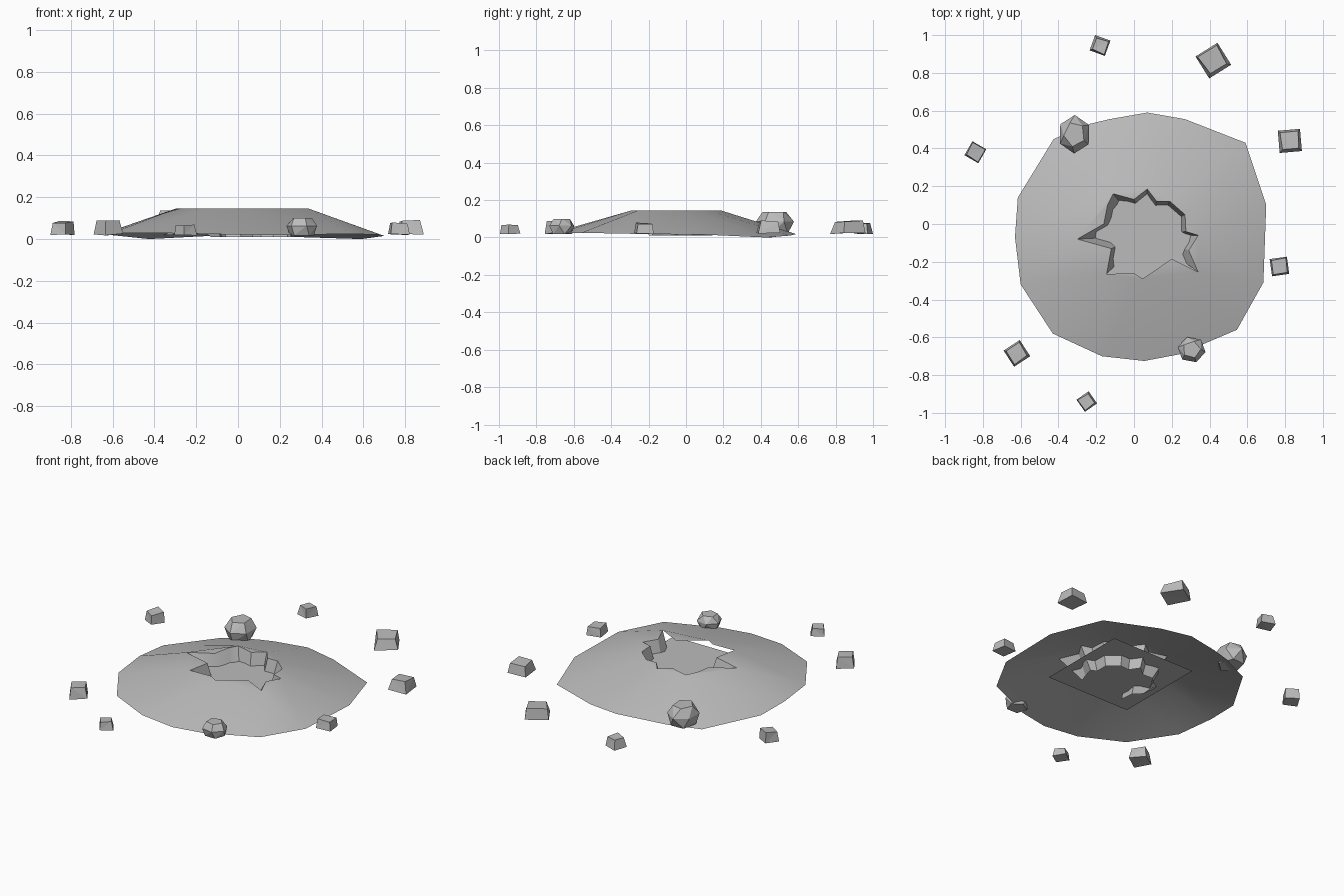
import bpy, bmesh, math, random
from mathutils import Matrix, Vector
from mathutils.geometry import convex_hull_2d

random.seed(4)
old = bpy.data.objects.get("Cube")
if old:
    bpy.data.objects.remove(old, do_unlink=True)

stone = bpy.data.materials.new("stone_grey")
stone.use_nodes = True
stone.diffuse_color = (0.5, 0.5, 0.5, 1)
stone.node_tree.nodes["Principled BSDF"].inputs["Base Color"].default_value = (0.5, 0.5, 0.5, 1)


def finish(bm, name, smooth=None):
    mesh = bpy.data.meshes.new(name)
    bm.to_mesh(mesh)
    bm.free()
    mesh.materials.append(stone)
    ob = bpy.data.objects.new(name, mesh)
    bpy.context.collection.objects.link(ob)
    if smooth:
        bpy.ops.object.select_all(action='DESELECT')
        ob.select_set(True)
        bpy.context.view_layer.objects.active = ob
        bpy.ops.object.shade_smooth_by_angle(angle=math.radians(smooth))
    return ob


centre = Vector((0.07, -0.06))
TOP = 0.145

# Outer foot of the mound, clockwise
rim = [(.07, .59, .018), (.27, .555, .01), (.59, .43, 0), (.7, .1, .015), (.685, -.31, .02),
       (.545, -.56, .025), (.24, -.69, .02), (.055, -.725, .02), (-.17, -.7, .025),
       (-.43, -.58, .03), (-.6, -.32, .03), (-.63, -.07, .03), (-.615, .14, .02),
       (-.425, .45, 0), (-.235, .53, .01), (-.13, .555, .015)]
# Jagged mouth, clockwise from the front left corner
mouth = [(-.145, -.265), (-.12, -.13), (-.3, -.08), (-.16, 0), (-.14, .1), (-.11, .16),
         (0, .13), (.07, .185), (.12, .12), (.19, .12), (.27, .05), (.275, -.04),
         (.34, -.06), (.29, -.14), (.34, -.255), (.2, -.185), (.045, -.29), (0, -.26)]
WALLED = 15  # mouth points that carry an inner wall; the front is open


def angle(p):
    return math.atan2(p[1] - centre.y, p[0] - centre.x)


def turn(points, k):
    return angle(points[k % len(points)]) + math.tau * (k // len(points))


# Mound: slope zipped by angle from the plateau outline to the foot
bm = bmesh.new()
inner = sorted(mouth, key=angle)
outer = sorted(rim, key=angle)
mouth_verts = [bm.verts.new((x, y, TOP)) for x, y in inner]
ov = [bm.verts.new(p) for p in outer]
hull = sorted(convex_hull_2d([Vector(p) for p in inner]))
crest = [inner[k] for k in hull]
iv = [mouth_verts[k] for k in hull]
i = j = 0
while i < len(iv) or j < len(ov):
    a, b = iv[i % len(iv)], ov[j % len(ov)]
    step_outer = i >= len(iv) or (j < len(ov) and turn(outer, j + 1) < turn(crest, i + 1))
    if step_outer:
        j += 1
        bm.faces.new((a, b, ov[j % len(ov)]))
    else:
        i += 1
        bm.faces.new((a, b, iv[i % len(iv)]))

# Flat plateau pieces between the jags of the mouth
for s, e in zip(hull, hull[1:] + [hull[0] + len(inner)]):
    if e - s > 1:
        pocket = [mouth_verts[k % len(inner)] for k in range(s, e + 1)]
        bm.faces.new([pocket[0]] + pocket[:0:-1]).normal_update()
bmesh.ops.recalc_face_normals(bm, faces=bm.faces)
if sum(f.normal.z for f in bm.faces) < 0:
    bmesh.ops.reverse_faces(bm, faces=bm.faces)
finish(bm, "crater_mound", 60)

# Inner wall leaning into the crater and passing through the floor
bm = bmesh.new()
pairs = []
for p in mouth[:WALLED]:
    d = Vector(p) - centre
    low = centre + d.normalized() * min(d.length - 0.04, 0.2)
    pairs.append((bm.verts.new((*p, TOP)), bm.verts.new((*low, 0.01))))
for (a, b), (c, d) in zip(pairs, pairs[1:]):
    bm.faces.new((a, c, d, b))
finish(bm, "crater_wall", 30)

# Square floor sheet
bm = bmesh.new()
bmesh.ops.create_grid(bm, x_segments=1, y_segments=1, size=0.288,
                      matrix=Matrix.Translation((0.045, -0.065, 0.07)))
finish(bm, "crater_floor")


# Loose blocks: tapered, irregular cubes
def block(name, x, y, side, height, degrees):
    bm = bmesh.new()
    bmesh.ops.create_cube(bm, size=1)
    for v in bm.verts:
        upper = v.co.z > 0
        taper = random.uniform(0.7, 0.92) if upper else 1.0
        lift = random.uniform(-0.15, 0) if upper else random.uniform(0, 0.12)
        v.co = Vector((v.co.x * side * taper, v.co.y * side * taper,
                       (v.co.z + 0.5 + lift) * height + 0.017))
    bmesh.ops.rotate(bm, verts=bm.verts, matrix=Matrix.Rotation(math.radians(degrees), 3, 'Z'))
    bmesh.ops.translate(bm, verts=bm.verts, vec=(x, y, 0))
    bmesh.ops.triangulate(bm, faces=bm.faces)
    finish(bm, name)


for n, spec in enumerate([(-.18, .945, .086, .065, -20), (.42, .865, .137, .075, 32),
                          (.825, .44, .118, .075, 5), (.77, -.225, .092, .064, 8),
                          (-.62, -.685, .102, .08, 33), (-.25, -.94, .078, .054, 35),
                          (-.84, .38, .085, .07, -30)]):
    block(f"loose_block_{n + 1}", *spec)


# Boulders: hull around a narrow foot, a wide belt and a flat top
def boulder(name, x, y, rx, ry, low, high, twist):
    bm = bmesh.new()
    for level, scale, sides in ((0, .8, 5), (.55, 1, 6), (1, .65, 5)):
        for k in range(sides):
            t = math.tau * k / sides + twist + level
            bm.verts.new((x + rx * scale * math.cos(t), y + ry * scale * math.sin(t),
                          low + (high - low) * level))
    bmesh.ops.convex_hull(bm, input=bm.verts)
    finish(bm, name)


boulder("back_boulder", -.315, .475, .088, .102, .02, .137, 1.0)
boulder("front_boulder", .305, -.665, .075, .07, .018, .1, .3)
